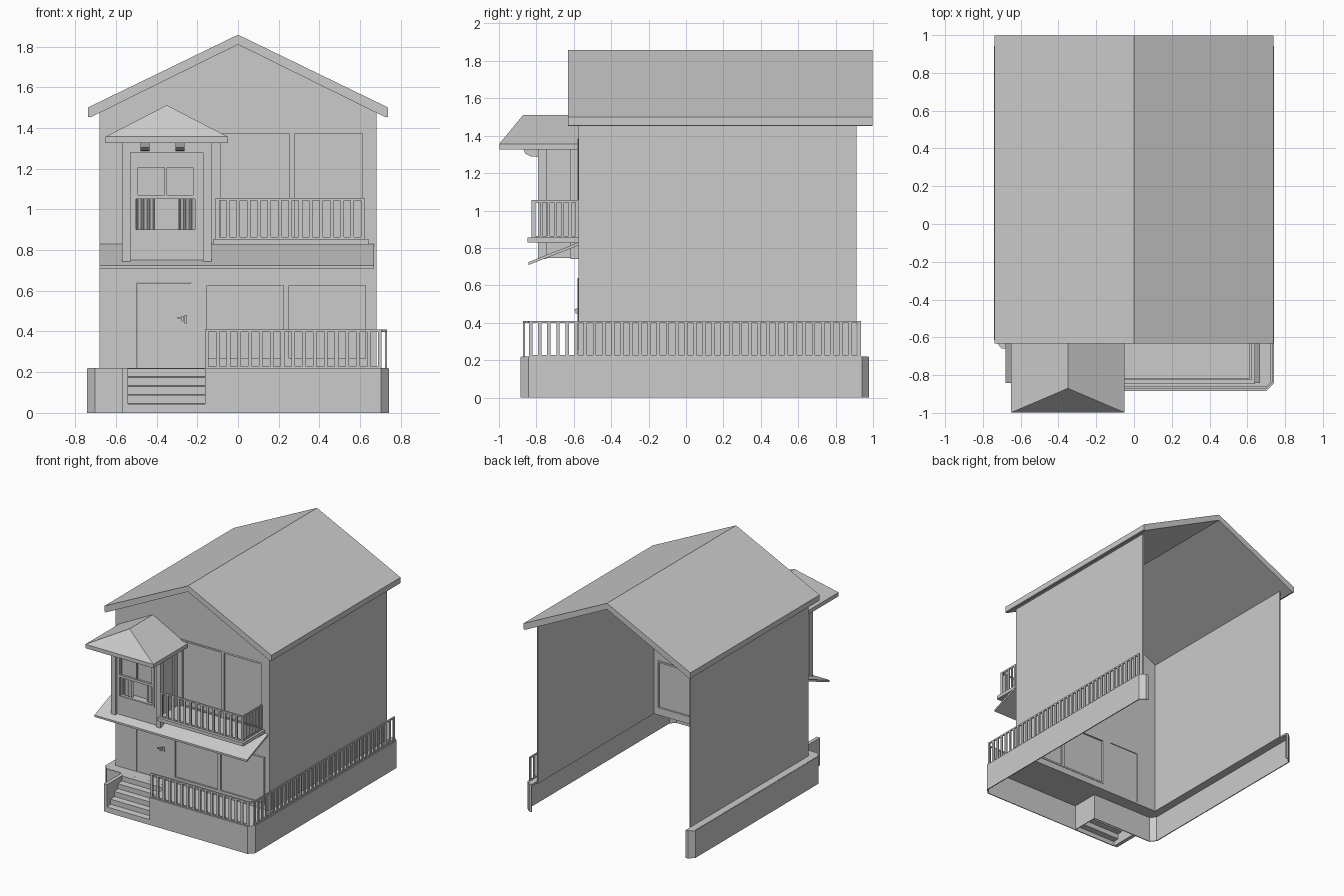
import bpy, bmesh, math

if "Cube" in bpy.data.objects:
    bpy.data.objects.remove(bpy.data.objects["Cube"])


def place(axis, p, t):
    return {'x': (t, p[0], p[1]), 'y': (p[0], t, p[1]), 'z': (p[0], p[1], t)}[axis]


def finish(name, bm):
    bmesh.ops.recalc_face_normals(bm, faces=bm.faces[:])
    me = bpy.data.meshes.new(name)
    bm.to_mesh(me)
    bm.free()
    ob = bpy.data.objects.new(name, me)
    bpy.context.collection.objects.link(ob)
    return ob


def prism(name, pts, axis, a, b):
    """Extrude a closed profile along an axis."""
    bm = bmesh.new()
    A = [bm.verts.new(place(axis, p, a)) for p in pts]
    B = [bm.verts.new(place(axis, p, b)) for p in pts]
    bm.faces.new(A)
    bm.faces.new(B[::-1])
    for i in range(len(pts)):
        j = (i + 1) % len(pts)
        bm.faces.new((A[i], B[i], B[j], A[j]))
    return finish(name, bm)


def ribbon(name, pts, axis, a, b, thick):
    """Extrude an open path into a thin sheet."""
    bm = bmesh.new()
    A = [bm.verts.new(place(axis, p, a)) for p in pts]
    B = [bm.verts.new(place(axis, p, b)) for p in pts]
    for i in range(len(pts) - 1):
        bm.faces.new((A[i], B[i], B[i + 1], A[i + 1]))
    ob = finish(name, bm)
    m = ob.modifiers.new("thickness", 'SOLIDIFY')
    m.thickness = thick
    m.offset = 0
    return ob


def boxes(name, items):
    """One object from boxes given as (x0, x1, y0, y1, z0, z1)."""
    bm = bmesh.new()
    for x0, x1, y0, y1, z0, z1 in items:
        vs = bmesh.ops.create_cube(bm, size=1)['verts']
        for v in vs:
            v.co = (x1 if v.co.x > 0 else x0, y1 if v.co.y > 0 else y0, z1 if v.co.z > 0 else z0)
    return finish(name, bm)


def cut(ob, items):
    for i, it in enumerate(items):
        c = boxes(ob.name + "_cutter", [it])
        c.hide_render = True
        c.hide_viewport = False
        m = ob.modifiers.new("opening", 'BOOLEAN')
        m.operation = 'DIFFERENCE'
        m.solver = 'EXACT'
        m.object = c
        bpy.context.view_layer.objects.active = ob
        bpy.ops.object.modifier_apply(modifier=m.name)
        bpy.data.objects.remove(c)


def frame(x0, x1, z0, z1, y0, y1, w):
    return [(x0, x0 + w, y0, y1, z0, z1), (x1 - w, x1, y0, y1, z0, z1),
            (x0 + w, x1 - w, y0, y1, z0, z0 + w), (x0 + w, x1 - w, y0, y1, z1 - w, z1)]


def railing(name, axis, a, b, c, z0, z1, n, w=0.018, d=0.010):
    """Balusters with top and bottom rails from a to b along x or y, at offset c."""
    def bar(s0, s1, k0, k1):
        if axis == 'x':
            return (s0, s1, c - d / 2, c + d / 2, k0, k1)
        return (c - d / 2, c + d / 2, s0, s1, k0, k1)
    items = [bar(a, b, z1 - 0.012, z1), bar(a, b, z0, z0 + 0.008)]
    for i in range(n):
        s = a + w / 2 + (b - a - w) * i / (n - 1)
        items.append(bar(s - w / 2, s + w / 2, z0 + 0.008, z1 - 0.012))
    return boxes(name, items)


# Base: skirt, narrow deck around the walls, porch
skirt = [(-0.68, 0.975), (-0.70, 0.975), (-0.738, 0.94), (-0.738, -0.61), (-0.70, -0.655), (-0.16, -0.655),
         (-0.16, -0.88), (0.70, -0.88), (0.738, -0.84), (0.738, 0.94), (0.70, 0.975), (0.68, 0.975)]
ribbon("base_skirt", skirt, 'z', 0, 0.218, 0.008)
prism("porch_deck", skirt + [(0.67, -0.57), (-0.67, -0.57)], 'z', 0.206, 0.22)

# Entrance steps between the porch and a cheek wall
steps = []
for i in range(5):
    y = -0.88 + 0.047 * i
    steps += [(y, 0.044 * i), (y, 0.044 * (i + 1) - 0.004)]
steps.append((-0.65, 0.216))
ribbon("entrance_steps", steps, 'x', -0.54, -0.16, 0.008)
boxes("step_cheek", [(-0.57, -0.54, -0.88, -0.65, 0, 0.22)])

# Side walls (open back, no floor)
for s, n in ((-1, "left_wall"), (1, "right_wall")):
    x0, x1 = sorted((s * 0.668, s * 0.68))
    boxes(n, [(x0, x1, -0.575, 0.912, 0.206, 1.475)])

# Gabled front wall with openings
front = prism("front_wall", [(-0.68, 0.206), (0.68, 0.206), (0.68, 1.48), (0, 1.815), (-0.68, 1.48)],
              'y', -0.575, -0.55)
cut(front, [(-0.165, 0.64, -0.7, -0.4, 0.255, 0.64), (-0.10, 0.625, -0.7, -0.4, 0.85, 1.385),
            (-0.495, -0.23, -0.7, -0.4, 0.222, 0.64)])

# Windows: two sliding panels each
for n, x0, xm, x1, z0, z1 in (("lower_window", -0.165, 0.237, 0.64, 0.255, 0.64),
                             ("upper_window", -0.10, 0.267, 0.625, 0.85, 1.385)):
    boxes(n + "_frame", frame(x0, xm, z0, z1, -0.58, -0.547, 0.013) + frame(xm, x1, z0, z1, -0.577, -0.545, 0.013))
    boxes(n + "_glass", [(x0, x1, -0.566, -0.560, z0, z1)])

# Door with handle
boxes("front_door", [(-0.493, -0.232, -0.572, -0.554, 0.222, 0.638)])
boxes("door_handle", [(-0.262, -0.25, -0.58, -0.57, 0.44, 0.48), (-0.278, -0.268, -0.592, -0.57, 0.45, 0.475),
                      (-0.298, -0.268, -0.597, -0.589, 0.464, 0.472)])

# Main roof
prism("main_roof", [(-0.738, 1.50), (0, 1.858), (0.738, 1.50), (0.738, 1.455), (0.725, 1.452), (0, 1.81),
                    (-0.725, 1.452), (-0.738, 1.455)], 'y', -0.632, 0.998)

# Awning over the porch
prism("porch_awning", [(-0.57, 0.815), (-0.57, 0.832), (-0.842, 0.724), (-0.842, 0.709)], 'x', -0.68, 0.668)

# Balcony and railings
boxes("balcony_floor", [(-0.12, 0.64, -0.848, -0.57, 0.828, 0.855)])
railing("balcony_front_railing", 'x', -0.11, 0.622, -0.82, 0.855, 1.055, 15)
railing("balcony_side_railing", 'y', -0.82, -0.575, 0.617, 0.855, 1.055, 7, w=0.015)
railing("porch_front_railing", 'x', -0.162, 0.705, -0.866, 0.22, 0.41, 17)
railing("porch_side_railing", 'y', -0.84, 0.935, 0.728, 0.22, 0.41, 37)
prism("railing_corner", [(0.70, -0.871), (0.733, -0.842), (0.723, -0.836), (0.70, -0.861)], 'z', 0.398, 0.41)

# Bay: body with window opening, corner posts
bay = boxes("bay_body", [(-0.555, -0.145, -0.775, -0.56, 0.745, 1.335)])
cut(bay, [(-0.51, -0.20, -0.9, -0.70, 0.895, 1.225)])
boxes("bay_posts", [(x, x + 0.042, y, y + 0.045, 0.742, 1.335) for x in (-0.57, -0.173) for y in (-0.79, -0.618)])
boxes("bay_header", [(-0.528, -0.173, -0.785, -0.77, 1.28, 1.335)])

# Bay window and curtains
boxes("bay_window_frame", frame(-0.515, -0.197, 0.888, 1.23, -0.782, -0.765, 0.014)
      + frame(-0.501, -0.211, 1.06, 1.216, -0.776, -0.755, 0.01)
      + [(-0.501, -0.211, -0.78, -0.755, 1.05, 1.07), (-0.36, -0.348, -0.776, -0.755, 1.07, 1.216)])
boxes("bay_upper_glass", [(-0.501, -0.211, -0.765, -0.76, 1.065, 1.22)])
for n, x0, x1 in (("left_curtain", -0.50, -0.41), ("right_curtain", -0.29, -0.205)):
    path = [(x0 + (x1 - x0) * i / 12, -0.735 + 0.01 * math.sin(i * math.pi / 2)) for i in range(13)]
    ribbon(n, path, 'z', 0.896, 1.06, 0.004)

# Brackets under the bay roof
for i, x in enumerate((-0.478, -0.307)):
    prism("bay_bracket_%d" % (i + 1), [(-0.775, 1.285), (-0.775, 1.33), (-0.87, 1.33), (-0.86, 1.305),
                                       (-0.83, 1.29)], 'x', x, x + 0.043)

# Hipped bay roof: fascia prism with its top edge raised to a ridge
bm = bmesh.new()
x0, x1, y0, y1 = -0.65, -0.05, -0.998, -0.565
lo = [bm.verts.new((x, y, 1.326)) for x, y in ((x0, y0), (x1, y0), (x1, y1), (x0, y1))]
up = [bm.verts.new((v.co.x, v.co.y, 1.357)) for v in lo]
rf, rb = bm.verts.new((-0.35, -0.87, 1.512)), bm.verts.new((-0.35, y1, 1.512))
bm.faces.new(lo)
for i in range(4):
    bm.faces.new((lo[i], lo[(i + 1) % 4], up[(i + 1) % 4], up[i]))
for f in ((up[0], up[1], rf), (up[1], up[2], rb, rf), (up[2], up[3], rb), (up[3], up[0], rf, rb)):
    bm.faces.new(f)
finish("bay_roof", bm)
